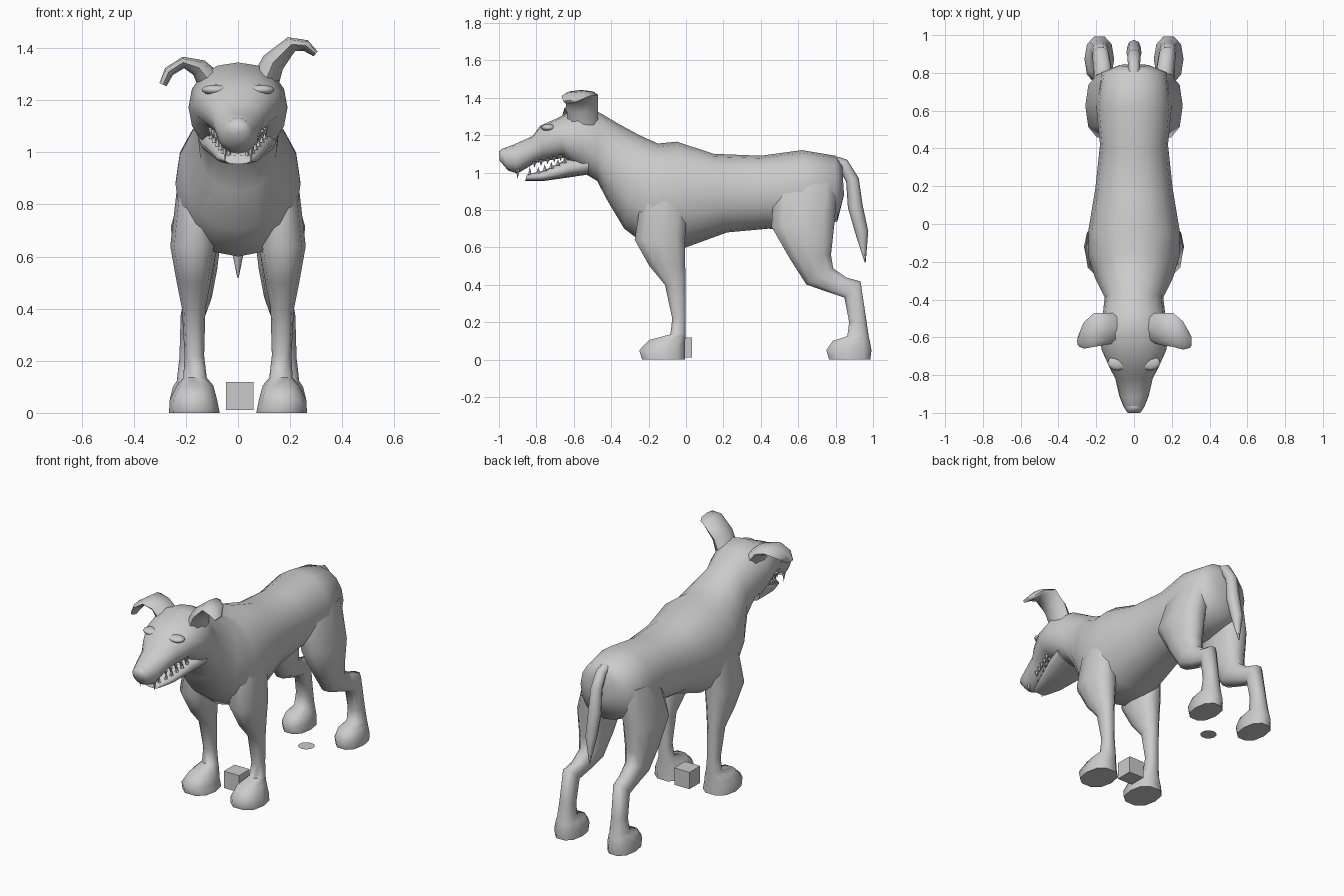
import bpy, bmesh, math
from mathutils import Vector as V


def finish(name, bm, angle=65):
    bmesh.ops.recalc_face_normals(bm, faces=bm.faces)
    me = bpy.data.meshes.new(name)
    bm.to_mesh(me)
    bm.free()
    ob = bpy.data.objects.new(name, me)
    bpy.context.collection.objects.link(ob)
    bpy.ops.object.select_all(action='DESELECT')
    ob.select_set(True)
    bpy.context.view_layer.objects.active = ob
    bpy.ops.object.shade_smooth_by_angle(angle=math.radians(angle))
    return ob


def loft(name, rings, n=12, p=1.0, angle=65):
    """Skin over rings of (centre, half-axis u, half-axis v); p < 1 is boxier."""
    bm = bmesh.new()
    soft = lambda t: math.copysign(abs(t) ** p, t)
    loops = []
    for c, u, v in rings:
        loops.append([bm.verts.new(V(c) + V(u) * soft(math.cos(2 * math.pi * i / n))
                                   + V(v) * soft(math.sin(2 * math.pi * i / n)))
                      for i in range(n)])
    for a, b in zip(loops, loops[1:]):
        for i in range(n):
            bm.faces.new((a[i], a[(i + 1) % n], b[(i + 1) % n], b[i]))
    bm.faces.new(loops[0])
    bm.faces.new(loops[-1])
    return finish(name, bm, angle)


def span(y1, z1, y2, z2, x1, x2):
    """Ring through two points of the side profile, from x1 to x2 across."""
    return (((x1 + x2) / 2, (y1 + y2) / 2, (z1 + z2) / 2),
            ((x2 - x1) / 2, 0, 0), (0, (y1 - y2) / 2, (z1 - z2) / 2))


def ball(name, loc, size):
    bm = bmesh.new()
    bmesh.ops.create_uvsphere(bm, u_segments=12, v_segments=8, radius=1)
    for v in bm.verts:
        v.co = V(loc) + V(a * b for a, b in zip(v.co, size))
    return finish(name, bm)


# Torso, neck, skull and upper muzzle: top y,z, bottom y,z, half width
body = [
    (0.835, 1.04, 0.845, 0.88, .08), (0.80, 1.09, 0.81, 0.74, .17),
    (0.62, 1.12, 0.62, 0.69, .20), (0.40, 1.09, 0.44, 0.70, .18),
    (0.15, 1.10, 0.22, 0.68, .205), (-0.05, 1.165, 0.0, 0.60, .24),
    (-0.15, 1.155, -0.20, 0.60, .24), (-0.25, 1.20, -0.33, 0.70, .205),
    (-0.36, 1.26, -0.42, 0.85, .155), (-0.47, 1.325, -0.475, 0.955, .165),
    (-0.58, 1.345, -0.55, 1.0, .19), (-0.69, 1.29, -0.65, 1.08, .17),
    (-0.78, 1.25, -0.76, 1.06, .125), (-0.82, 1.195, -0.81, 1.05, .10),
    (-0.92, 1.15, -0.90, 0.995, .078), (-0.985, 1.125, -0.95, 1.01, .055),
    (-1.0, 1.11, -0.997, 1.065, .035)]
loft("body", [span(a, b, c, d, -w, w) for a, b, c, d, w in body], 16, 0.92)

# Lower jaw
jaw = [(-0.52, 1.10, -0.52, 0.99, .15), (-0.64, 1.07, -0.62, 0.975, .125),
       (-0.76, 1.01, -0.76, 0.955, .085), (-0.85, 0.99, -0.86, 0.955, .05)]
loft("lower_jaw", [span(a, b, c, d, -w, w) for a, b, c, d, w in jaw], 12, 0.8)

# Nose
ball("nose", (0, -0.965, 1.095), (.048, .034, .038))

# Front leg with paw: front y, back y, z, inner x, outer x
front = [(-.24, .02, .90, .10, .23), (-.28, .0, .64, .08, .26), (-.20, .0, .50, .105, .235),
         (-.115, .0, .40, .125, .215), (-.075, .0, .22, .13, .205),
         (-.085, .0, .135, .12, .21), (-.20, .0, .105, .095, .235),
         (-.255, .0, .05, .08, .262), (-.24, .0, .0, .07, .265)]

# Hind leg with paw: front y,z, back y,z, inner x, outer x
hind = [(.46, .92, .82, .95, .04, .19), (.45, .71, .80, .72, .06, .258),
        (.55, .54, .78, .56, .08, .24), (.64, .40, .79, .49, .10, .22),
        (.74, .365, .86, .44, .115, .215), (.845, .33, .935, .42, .13, .22),
        (.87, .20, .965, .22, .135, .225), (.86, .125, .98, .12, .13, .235),
        (.78, .10, .987, .10, .115, .25), (.745, .05, .997, .05, .105, .262),
        (.76, 0, .99, 0, .105, .262)]

for side, s in (("left", -1), ("right", 1)):
    loft("front_leg_" + side, [span(a, z, b, z, s * i, s * o) for a, b, z, i, o in front], 10, 0.85)
    loft("hind_leg_" + side, [span(a, b, c, d, s * i, s * o) for a, b, c, d, i, o in hind], 10, 0.85)
    ball("eye_" + side, (s * .085, -.755, 1.205), (.028, .028, .018))
    ball("brow_" + side, (s * .085, -.735, 1.24), (.055, .04, .02))

# Tail
tail = [(.79, 1.06, .03), (.84, 1.045, .032), (.89, .96, .035), (.905, .82, .04),
        (.94, .68, .035), (.958, .52, .003)]
rings = []
for i, (y, z, r) in enumerate(tail):
    a, b = tail[max(i - 1, 0)], tail[min(i + 1, len(tail) - 1)]
    t = V((0, b[0] - a[0], b[1] - a[1])).normalized()
    rings.append(((0, y, z), (r, 0, 0), (0, -t.z * r, t.y * r)))
loft("tail", rings, 8)

# Ears, one pricked and one drooping: centre x,y,z, half depth, half thickness
ears = {
    "ear_right": [(.10, -.55, 1.26, .08, .055), (.135, -.555, 1.345, .085, .045),
                  (.205, -.56, 1.415, .09, .03), (.26, -.59, 1.41, .075, .022),
                  (.298, -.62, 1.378, .035, .012)],
    "ear_left": [(-.10, -.55, 1.26, .08, .055), (-.15, -.555, 1.325, .085, .035),
                 (-.21, -.56, 1.345, .09, .022), (-.265, -.59, 1.31, .07, .02),
                 (-.288, -.62, 1.26, .03, .015)]}
for name, pts in ears.items():
    rings = []
    for i, (x, y, z, d, h) in enumerate(pts):
        a, b = pts[max(i - 1, 0)], pts[min(i + 1, len(pts) - 1)]
        t = V((b[0] - a[0], 0, b[2] - a[2])).normalized()
        rings.append(((x, y, z), (0, d, 0), (-t.z * h, 0, t.x * h)))
    loft(name, rings, 8)

# Teeth: pointed cones along both jaws, longest at the front corners
bm = bmesh.new()


def tooth(x, y, z, length, r):
    ring = [bm.verts.new((x + r * math.cos(k * math.pi / 2.5),
                          y + r * math.sin(k * math.pi / 2.5), z)) for k in range(5)]
    tip = bm.verts.new((x, y, z + length))
    bm.faces.new(ring)
    for k in range(5):
        bm.faces.new((ring[k], ring[(k + 1) % 5], tip))


for s in (-1, 1):
    tooth(s * .05, -.90, 1.02, -.055, .011)
    tooth(s * .035, -.835, .985, .05, .010)
    for k in range(5):
        tooth(s * (.065 + .01 * k), -.81 + .035 * k, 1.06 + .009 * k, -.035, .012)
        tooth(s * (.055 + .012 * k), -.79 + .035 * k, .995 + .014 * k, .035, .012)
finish("teeth", bm, 30)

# Small block between the front paws and disc on the ground behind
bm = bmesh.new()
bmesh.ops.create_cube(bm, size=.106)
bmesh.ops.translate(bm, verts=bm.verts, vec=(.007, -.022, .065))
finish("ground_block", bm, 30)

bm = bmesh.new()
bmesh.ops.create_circle(bm, cap_ends=True, segments=16, radius=.048)
bmesh.ops.translate(bm, verts=bm.verts, vec=(0, .68, .001))
finish("ground_disc", bm, 30)
